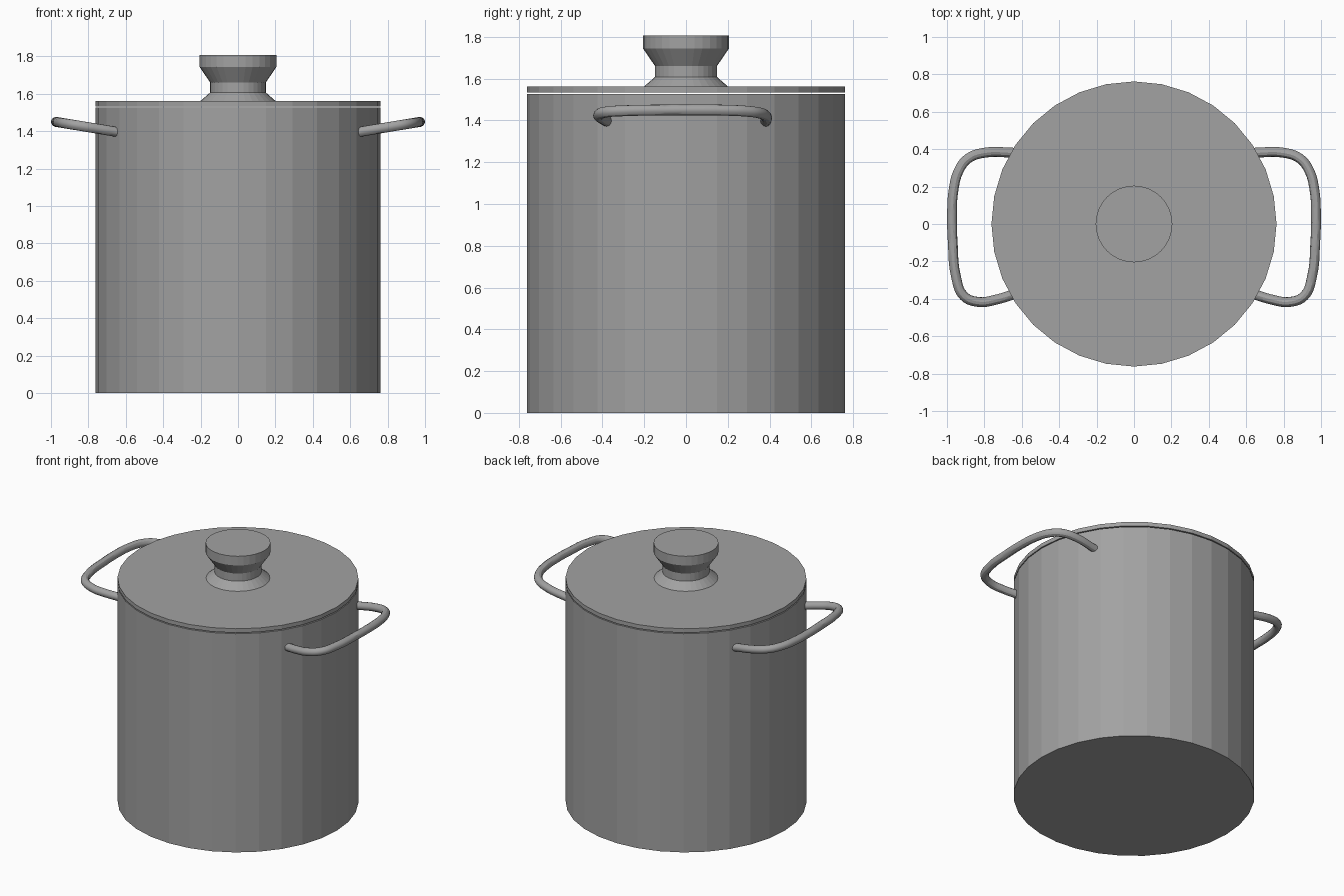
import bpy, bmesh
from math import sin, cos, tau

if "Cube" in bpy.data.objects:
    bpy.data.objects.remove(bpy.data.objects["Cube"])

SIDES = 32

# Dark grey metal shared by all parts
metal = bpy.data.materials.new("dark_metal")
metal.diffuse_color = (0.36, 0.36, 0.36, 1)
metal.use_nodes = True
metal.node_tree.nodes["Principled BSDF"].inputs["Base Color"].default_value = metal.diffuse_color

def lathe(name, profile):
    """Spin (radius, z) points about z; radius 0 points become poles."""
    bm = bmesh.new()
    rings = []
    for r, z in profile:
        if r == 0:
            rings.append([bm.verts.new((0, 0, z))] * SIDES)
        else:
            rings.append([bm.verts.new((r * cos(tau * i / SIDES), r * sin(tau * i / SIDES), z))
                          for i in range(SIDES)])
    for a, b in zip(rings, rings[1:]):
        for i in range(SIDES):
            j = (i + 1) % SIDES
            bm.faces.new(list(dict.fromkeys((a[i], a[j], b[j], b[i]))))
    bmesh.ops.recalc_face_normals(bm, faces=bm.faces)
    mesh = bpy.data.meshes.new(name)
    bm.to_mesh(mesh)
    bm.free()
    mesh.materials.append(metal)
    obj = bpy.data.objects.new(name, mesh)
    bpy.context.collection.objects.link(obj)
    return obj

def handle(name, side):
    """Bent rod handle, tilted up away from the pot."""
    path = [(.64, -.375), (.74, -.405), (.83, -.417), (.91, -.385), (.952, -.28),
            (.969, -.1), (.973, .04), (.965, .18), (.937, .285), (.887, .35),
            (.80, .381), (.64, .381)]
    curve = bpy.data.curves.new(name, 'CURVE')
    curve.dimensions = '3D'
    curve.bevel_depth = 0.0265
    curve.bevel_resolution = 4
    curve.resolution_u = 5
    curve.use_fill_caps = True
    curve.materials.append(metal)
    spline = curve.splines.new('BEZIER')
    spline.bezier_points.add(len(path) - 1)
    for p, (x, y) in zip(spline.bezier_points, path):
        p.co = (side * x, y, 1.395 + (x - .64) * .165)
        p.handle_left_type = p.handle_right_type = 'AUTO'
    obj = bpy.data.objects.new(name, curve)
    bpy.context.collection.objects.link(obj)
    bpy.ops.object.select_all(action='DESELECT')
    obj.select_set(True)
    bpy.context.view_layer.objects.active = obj
    bpy.ops.object.convert(target='MESH')
    bpy.ops.object.shade_smooth_by_angle()

# Hollow pot body
lathe("pot_body", [(0, 0), (.762, 0), (.762, 1.526), (.73, 1.526), (.73, .03), (0, .03)])

# Flat lid, floating just above the rim
lathe("lid", [(0, 1.533), (.762, 1.533), (.762, 1.561), (0, 1.561)])

# Flared knob
lathe("lid_knob", [(0, 1.56), (.203, 1.56), (.149, 1.607), (.149, 1.661),
                   (.205, 1.743), (.205, 1.807), (0, 1.807)])

# Handles on both sides
handle("right_handle", 1)
handle("left_handle", -1)
